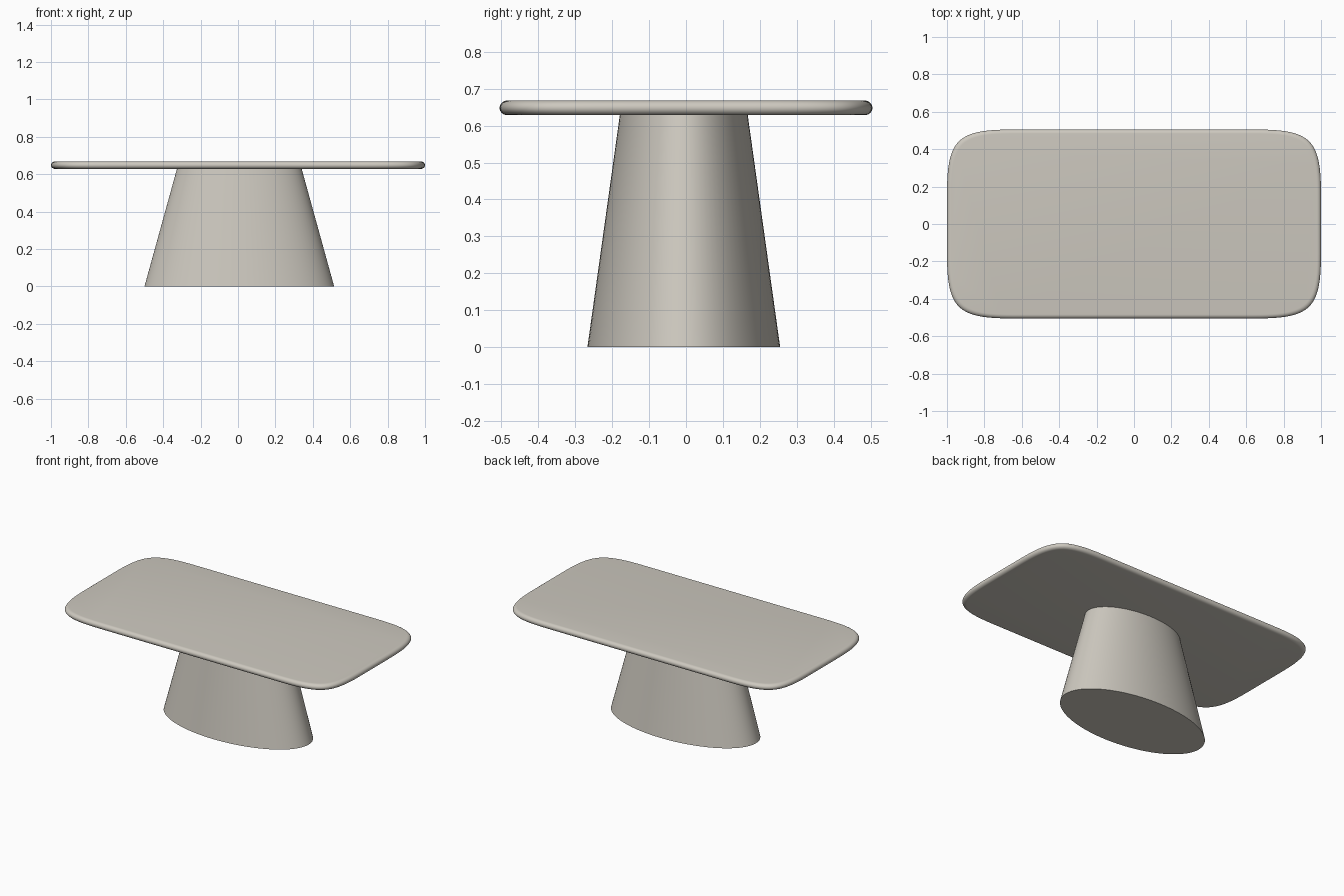
import bpy, bmesh, math
from mathutils import Vector

if "Cube" in bpy.data.objects:
    bpy.data.objects.remove(bpy.data.objects["Cube"])

stone = bpy.data.materials.new("warm_grey")
stone.diffuse_color = (0.61, 0.58, 0.52, 1)
stone.use_nodes = True
stone.node_tree.nodes["Principled BSDF"].inputs["Base Color"].default_value = stone.diffuse_color


def loft(name, rings):
    """Skin a stack of equal-length rings and cap both ends."""
    bm = bmesh.new()
    loops = [[bm.verts.new(p) for p in ring] for ring in rings]
    n = len(loops[0])
    for a, b in zip(loops, loops[1:]):
        for i in range(n):
            j = (i + 1) % n
            bm.faces.new((a[i], a[j], b[j], b[i]))
    bm.faces.new(loops[0][::-1])
    bm.faces.new(loops[-1])
    bmesh.ops.recalc_face_normals(bm, faces=bm.faces[:])
    me = bpy.data.meshes.new(name)
    bm.to_mesh(me)
    bm.free()
    me.materials.append(stone)
    ob = bpy.data.objects.new(name, me)
    bpy.context.collection.objects.link(ob)
    bpy.context.view_layer.objects.active = ob
    ob.select_set(True)
    bpy.ops.object.shade_smooth_by_angle(angle=math.radians(35))
    ob.select_set(False)


def soft_corner(hx, hy, d, steps=12):
    """Cubic B-spline corner in the +x +y quadrant, from the right edge to the back edge."""
    c = Vector((hx, hy))
    a, b = c - Vector((0, d)), c - Vector((d, 0))
    ctrl = [2 * a - c, a, c, b, 2 * b - c]
    pts = []
    for s in range(2):
        p = ctrl[s:s + 4]
        for k in range(steps + (s == 1)):
            t = k / steps
            pts.append(((1 - t) ** 3 * p[0] + (3 * t**3 - 6 * t * t + 4) * p[1]
                        + (-3 * t**3 + 3 * t * t + 3 * t + 1) * p[2] + t**3 * p[3]) / 6)
    return pts


def outline(hx, hy, d):
    q = soft_corner(hx, hy, d)
    r = q[::-1]
    return ([(p.x, p.y) for p in q] + [(-p.x, p.y) for p in r]
            + [(-p.x, -p.y) for p in q] + [(p.x, -p.y) for p in r])


# Table top: soft-cornered slab with a rounded rim
rim, z_mid, half = 0.022, 0.648, 0.02
rings = []
for k in range(13):
    a = -math.pi / 2 + math.pi * k / 12
    inset = rim * (1 - math.cos(a))
    rings.append([(x, y, z_mid + half * math.sin(a))
                  for x, y in outline(1 - inset, 0.505 - inset, 0.38 - inset)])
loft("table_top", rings)

# Pedestal: tapered oval column
N = 96
loft("pedestal", [[(0.007 + rx * math.cos(2 * math.pi * i / N),
                    -0.006 + ry * math.sin(2 * math.pi * i / N), z) for i in range(N)]
                  for rx, ry, z in ((0.507, 0.261, 0), (0.333, 0.173, 0.63))])
